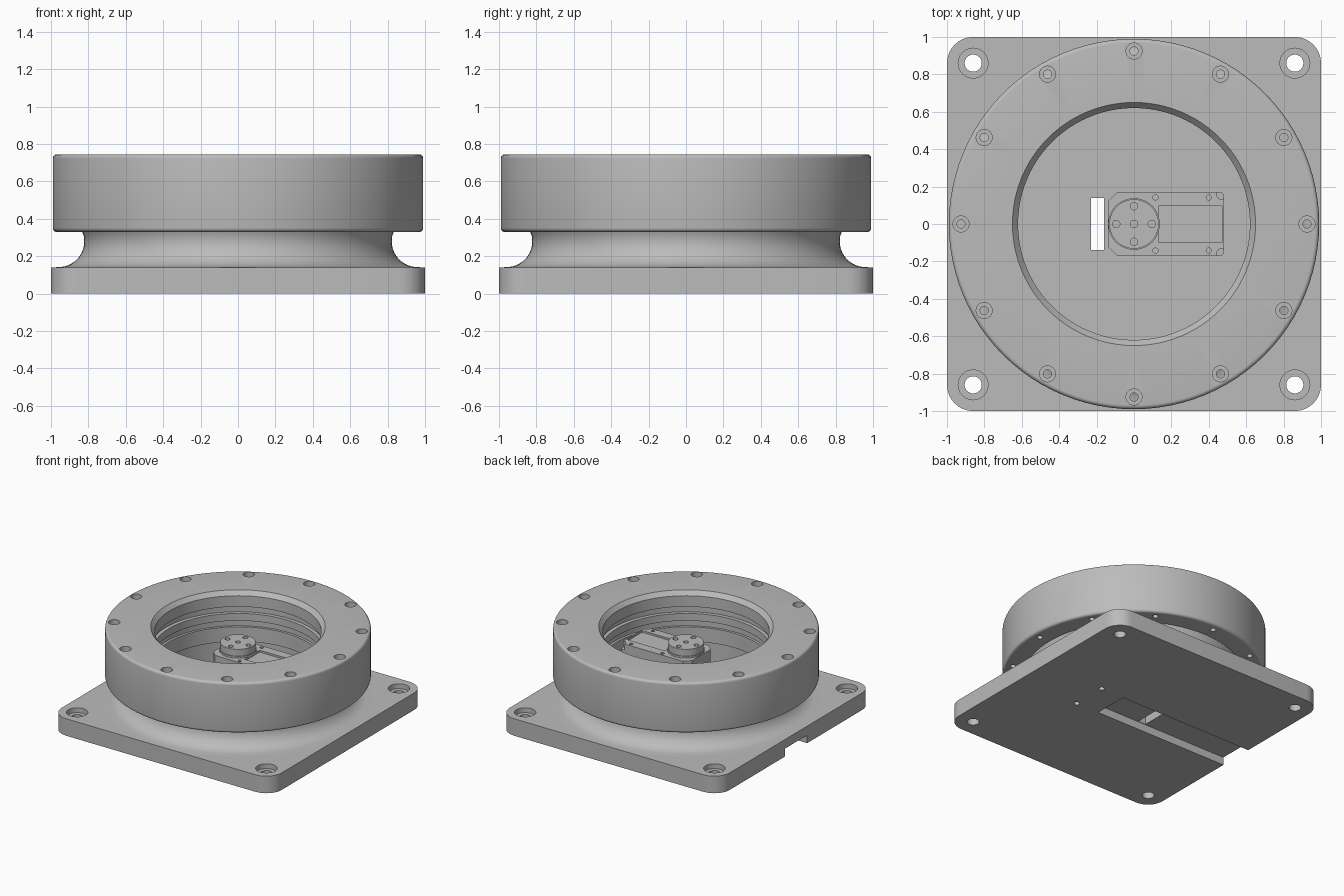
import bpy, bmesh, math
from mathutils import Matrix, Vector

cube = bpy.data.objects.get("Cube")
if cube:
    bpy.data.objects.remove(cube, do_unlink=True)

grey = bpy.data.materials.new("light_grey")
grey.use_nodes = True
grey.diffuse_color = (0.5, 0.5, 0.5, 1)
grey.node_tree.nodes["Principled BSDF"].inputs["Base Color"].default_value = (0.5, 0.5, 0.5, 1)


def finish(name, bm):
    bmesh.ops.remove_doubles(bm, verts=bm.verts, dist=1e-5)
    bmesh.ops.recalc_face_normals(bm, faces=bm.faces)
    mesh = bpy.data.meshes.new(name)
    bm.to_mesh(mesh)
    bm.free()
    mesh.materials.append(grey)
    obj = bpy.data.objects.new(name, mesh)
    bpy.context.collection.objects.link(obj)
    return obj


def lathe(name, profile, spots=((0, 0),), steps=96):
    """Revolve an (r, z) outline around a vertical axis at each spot."""
    bm = bmesh.new()
    for x, y in spots:
        verts = [bm.verts.new((x + r, y, z)) for r, z in profile]
        edges = [bm.edges.new(pair) for pair in zip(verts, verts[1:])]
        if profile[0][0] > 0:
            edges.append(bm.edges.new((verts[-1], verts[0])))
        bmesh.ops.spin(bm, geom=verts + edges, cent=(x, y, 0), axis=(0, 0, 1),
                       angle=math.tau, steps=steps, use_merge=True)
    return finish(name, bm)


def pin(name, r, z0, z1, spots, steps=24):
    return lathe(name, [(0, z0), (r, z0), (r, z1), (0, z1)], spots, steps)


def stepped_pin(name, r0, r1, z0, zm, z1, spots):
    return lathe(name, [(0, z0), (r0, z0), (r0, zm), (r1, zm), (r1, z1), (0, z1)], spots, 24)


def prism(name, outline, z0, z1):
    bm = bmesh.new()
    face = bm.faces.new([bm.verts.new((x, y, z0)) for x, y in outline])
    top = bmesh.ops.extrude_face_region(bm, geom=[face])["geom"]
    bmesh.ops.translate(bm, vec=(0, 0, z1 - z0),
                        verts=[v for v in top if isinstance(v, bmesh.types.BMVert)])
    return finish(name, bm)


def box(name, x0, x1, y0, y1, z0, z1):
    return prism(name, [(x0, y0), (x1, y0), (x1, y1), (x0, y1)], z0, z1)


def arc(cx, cy, r, a0, a1, n=8):
    angles = [math.radians(a0 + (a1 - a0) * i / n) for i in range(n + 1)]
    return [(cx + r * math.cos(a), cy + r * math.sin(a)) for a in angles]


def cut(obj, *cutters):
    for cutter in cutters:
        mod = obj.modifiers.new("cut", "BOOLEAN")
        mod.operation, mod.solver, mod.object = "DIFFERENCE", "EXACT", cutter
        bpy.context.view_layer.objects.active = obj
        bpy.ops.object.modifier_apply(modifier=mod.name)
        bpy.data.objects.remove(cutter, do_unlink=True)


def smooth(obj):
    bpy.ops.object.select_all(action="DESELECT")
    obj.select_set(True)
    bpy.context.view_layer.objects.active = obj
    bpy.ops.object.shade_smooth_by_angle(angle=math.radians(30))


# Base plate with rounded corners, corner bolt holes and a cable channel
c, r = 0.86, 0.14
outline = arc(c, c, r, 0, 90) + arc(-c, c, r, 90, 180) + arc(-c, -c, r, 180, 270) + arc(c, -c, r, 270, 360)
plate = prism("base_plate", outline, 0, 0.14)
corners = [(sx * c, sy * c) for sx in (-1, 1) for sy in (-1, 1)]
cut(plate,
    stepped_pin("corner_cutter", 0.046, 0.08, -0.1, 0.1, 0.2, corners),
    box("channel_cutter", -1.1, 0.23, -0.145, 0.145, -0.1, 0.065),
    box("slot_cutter", -0.23, -0.16, -0.14, 0.14, -0.1, 0.3),
    pin("screw_cutter", 0.022, -0.1, 0.3, [(0.44, -0.145), (0.44, 0.145)]))

# Neck flaring down in a cove onto the plate
cove = arc(0.96, 0.28, 0.138, 180, 270, 14)
neck = lathe("neck", [(0.64, 0.12), (0.995, 0.12), (0.995, 0.14)] + cove[::-1]
             + [(0.825, 0.31), (0.835, 0.335), (0.64, 0.335)])

# Turntable ring with rounded rims, stepped bore and twelve bolt holes
b = 0.022
rim = arc(0.99 - b, 0.33 + b, b, -90, 0, 5) + arc(0.99 - b, 0.745 - b, b, 0, 90, 5)
bore = [(0.65, 0.745), (0.62, 0.71), (0.62, 0.62), (0.66, 0.62), (0.66, 0.56), (0.63, 0.56),
        (0.63, 0.5), (0.65, 0.5), (0.65, 0.45), (0.63, 0.45), (0.63, 0.33)]
ring = lathe("turntable_ring", rim + bore)
bolts = arc(0, 0, 0.925, 0, 330, 11)
cut(ring, stepped_pin("bolt_cutter", 0.022, 0.043, 0.2, 0.69, 0.9, bolts))

# Servo motor case: chamfered at the horn end, rounded at the other
end = arc(0.46, 0.15, 0.02, 0, 90, 4)
half = end + [(-0.09, 0.17), (-0.14, 0.12)]
case = prism("servo_case", half + [(x, -y) for x, y in reversed(half)], 0.13, 0.55)
screws = [(x, s * 0.142) for x in (0.115, 0.4) for s in (-1, 1)]
cut(case,
    box("lid_recess_cutter", 0.13, 0.47, -0.1, 0.095, 0.535, 0.6),
    pin("case_screw_cutter", 0.014, 0.52, 0.6, screws, 12),
    pin("case_corner_cutter", 0.035, 0.5, 0.6, [(0.475, -0.165), (0.475, 0.165)]))

# Raised collar, output horn and its screw holes
collar = pin("servo_collar", 0.138, 0.54, 0.565, [(0, 0)], 48)
horn = pin("servo_horn", 0.132, 0.56, 0.62, [(0, 0)], 48)
cut(horn, pin("horn_hole_cutter", 0.02, 0.58, 0.7, arc(0, 0, 0.095, 0, 270, 3) + [(0, 0)], 16))

for part in (plate, neck, ring, case, collar, horn):
    smooth(part)
